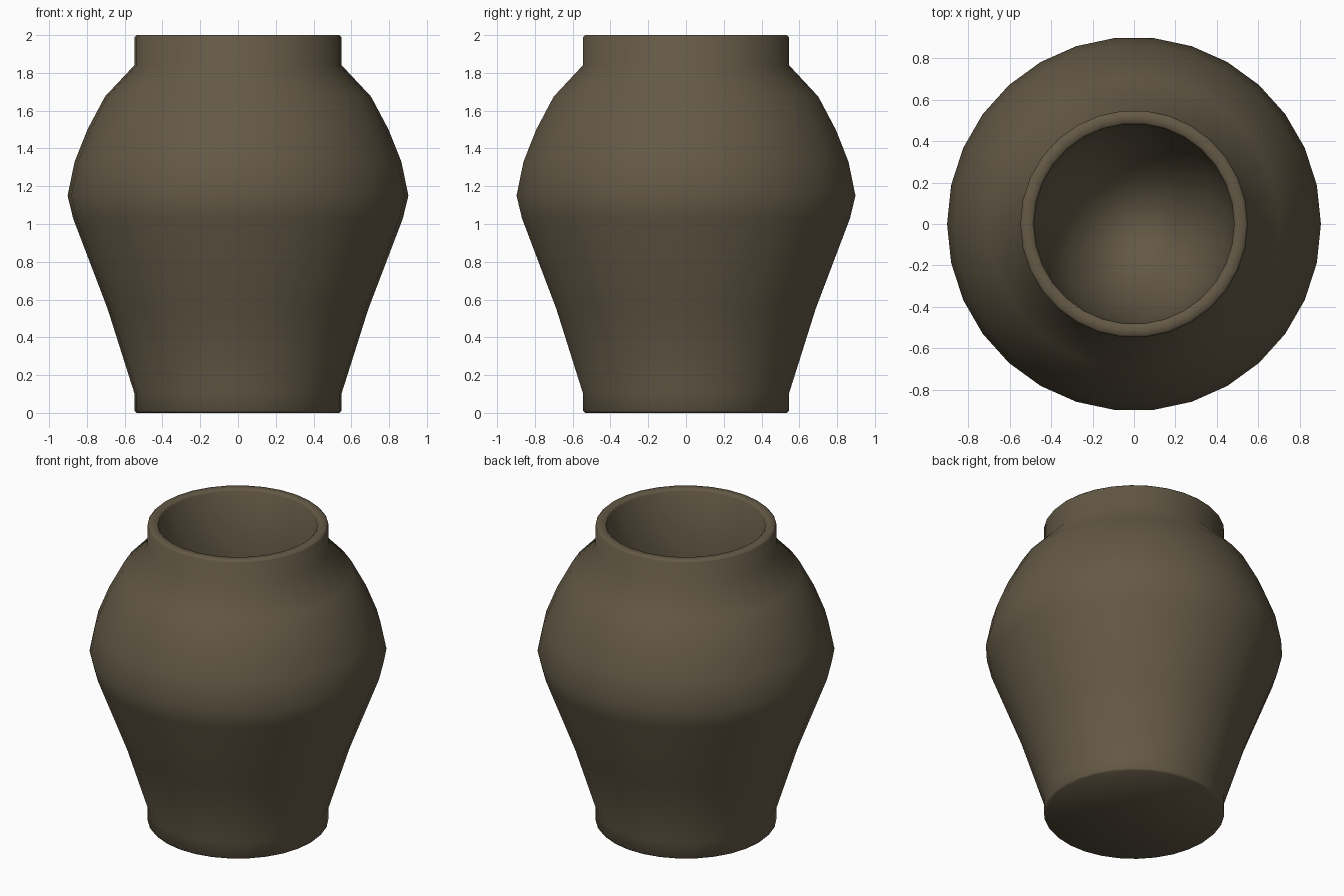
import bpy
import bmesh
import math

cube = bpy.data.objects.get("Cube")
if cube:
    bpy.data.objects.remove(cube, do_unlink=True)

SIDES = 30
BOWL_STEPS = 8

# Clay colour
clay = bpy.data.materials.new("brown_clay")
clay.use_nodes = True
colour = (0.127, 0.1, 0.061, 1)
clay.diffuse_color = colour
clay.node_tree.nodes["Principled BSDF"].inputs["Base Color"].default_value = colour

# Half section (radius, height): outside from the foot up to the lip
section = [(0, 0), (0.538, 0), (0.549, 0.012), (0.549, 0.105), (0.69, 0.55),
           (0.873, 1.03), (0.902, 1.15), (0.865, 1.33), (0.797, 1.5),
           (0.704, 1.675), (0.549, 1.84), (0.549, 1.988), (0.538, 2)]

# Straight throat, closed by a deep rounded bowl
throat, bowl_top, bowl_depth = 0.483, 1.0, 0.9
section += [(throat + 0.01, 2), (throat, 1.988), (throat, 1.5)]
for i in range(BOWL_STEPS + 1):
    a = math.pi / 2 * i / BOWL_STEPS
    section.append((throat * math.cos(a), bowl_top - bowl_depth * math.sin(a)))

# Spin the section into the jar
bm = bmesh.new()
verts = [bm.verts.new((r, 0, z)) for r, z in section]
edges = [bm.edges.new(pair) for pair in zip(verts, verts[1:])]
bmesh.ops.spin(bm, geom=verts + edges, cent=(0, 0, 0), axis=(0, 0, 1),
               angle=math.tau, steps=SIDES, use_merge=False)
bmesh.ops.remove_doubles(bm, verts=bm.verts, dist=0.0005)
bmesh.ops.recalc_face_normals(bm, faces=bm.faces)
mesh = bpy.data.meshes.new("jar")
bm.to_mesh(mesh)
bm.free()
mesh.materials.append(clay)

jar = bpy.data.objects.new("jar", mesh)
bpy.context.collection.objects.link(jar)

# Soft shading across the walls, neck and rounded lip
bpy.context.view_layer.objects.active = jar
jar.select_set(True)
bpy.ops.object.shade_smooth_by_angle(angle=math.radians(60))
